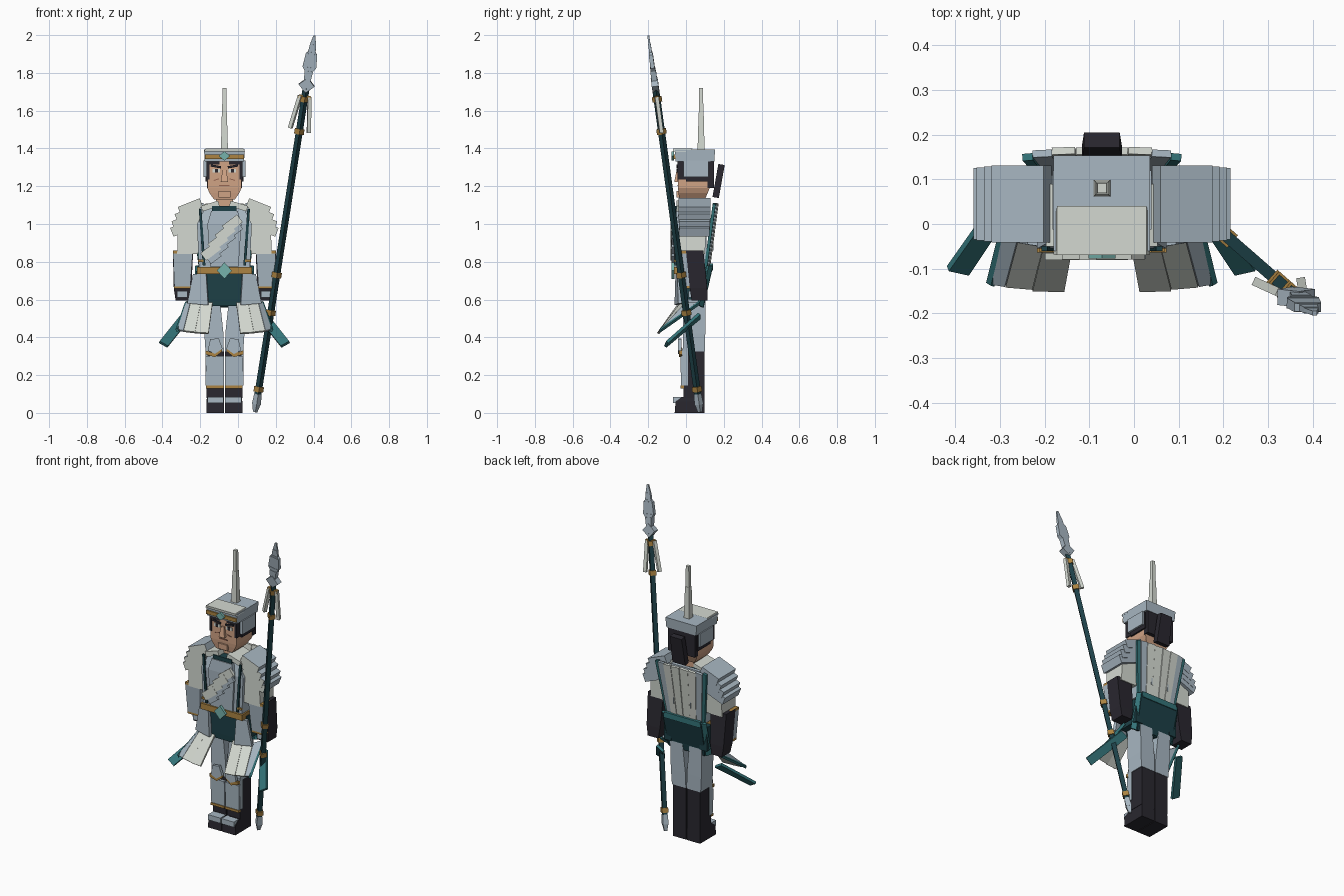
import bpy, bmesh
from mathutils import Vector, Matrix, Euler

if "Cube" in bpy.data.objects:
    bpy.data.objects.remove(bpy.data.objects["Cube"])

CX = -0.072          # body centre line
PAIR = (("left", 1), ("right", -1))


def material(name, r, g, b):
    lin = [((c / 255 + 0.055) / 1.055) ** 2.4 for c in (r, g, b)] + [1]
    m = bpy.data.materials.new(name)
    m.use_nodes = True
    m.diffuse_color = lin
    m.node_tree.nodes["Principled BSDF"].inputs["Base Color"].default_value = lin
    return m


STEEL = material("blue steel", 168, 183, 194)
BONE = material("pale bone", 212, 217, 209)
DARK = material("dark teal", 29, 64, 71)
TEAL = material("teal", 52, 116, 121)
GOLD = material("gold", 172, 132, 66)
SKIN = material("skin", 208, 163, 133)
BLACK = material("black leather", 41, 39, 47)
GEM = material("pale teal gem", 118, 178, 172)
LIP = material("dark skin", 150, 102, 82)


def finish(name, mat, bm):
    bmesh.ops.recalc_face_normals(bm, faces=bm.faces)
    me = bpy.data.meshes.new(name)
    bm.to_mesh(me)
    bm.free()
    ob = bpy.data.objects.new(name, me)
    me.materials.append(mat)
    bpy.context.collection.objects.link(ob)
    return ob


def loft(name, mat, *sections, s=1):
    """Stack of rectangles (z, x0, x1, y0, y1), x from the body centre."""
    bm = bmesh.new()
    rings = [[bm.verts.new((CX + s * x, y, z)) for x, y in
              ((x0, y0), (x1, y0), (x1, y1), (x0, y1))]
             for z, x0, x1, y0, y1 in sections]
    bm.faces.new(rings[0])
    bm.faces.new(rings[-1])
    for a, b in zip(rings, rings[1:]):
        for i in range(4):
            j = (i + 1) % 4
            bm.faces.new((a[i], a[j], b[j], b[i]))
    return finish(name, mat, bm)


def box(name, mat, x0, x1, y0, y1, z0, z1, s=1):
    return loft(name, mat, (z0, x0, x1, y0, y1), (z1, x0, x1, y0, y1), s=s)


def plate(name, mat, c, size, rot=0, s=1):
    """Box turned about the front-back axis."""
    bm = bmesh.new()
    M = (Matrix.Translation((CX + s * c[0], c[1], c[2]))
         @ Euler((0, s * rot, 0)).to_matrix().to_4x4() @ Matrix.Diagonal((*size, 1)))
    bmesh.ops.create_cube(bm, size=1, matrix=M)
    return finish(name, mat, bm)


def slab(name, mat, corners, t, s=1, cx=CX):
    """Flat outline given thickness t."""
    pts = [Vector((cx + s * x, y, z)) for x, y, z in corners]
    n = (pts[2] - pts[0]).cross(pts[-1] - pts[1]).normalized() * t / 2
    bm = bmesh.new()
    a = [bm.verts.new(p + n) for p in pts]
    b = [bm.verts.new(p - n) for p in pts]
    bm.faces.new(a)
    bm.faces.new(b)
    for i in range(len(pts)):
        j = (i + 1) % len(pts)
        bm.faces.new((a[i], a[j], b[j], b[i]))
    return finish(name, mat, bm)


def beam(name, mat, p, q, r1, r2, sides=4):
    p, q = Vector(p), Vector(q)
    d = q - p
    M = (Matrix.Translation((p + q) / 2) @ d.to_track_quat('Z', 'Y').to_matrix().to_4x4()
         @ Matrix.Rotation(0.785, 4, 'Z'))
    bm = bmesh.new()
    bmesh.ops.create_cone(bm, cap_ends=True, segments=sides, radius1=r1, radius2=r2,
                          depth=d.length, matrix=M)
    return finish(name, mat, bm)


# Legs and boots
for n, s in PAIR:
    loft(n + "_foot", BLACK, (0, .002, .095, -.06, .098), (.06, .002, .095, -.055, .098),
         (.085, .004, .092, -.02, .098), s=s)
    box(n + "_toe_plate", STEEL, .004, .09, -.068, -.012, .052, .085, s)
    box(n + "_boot", BLACK, .003, .095, -.012, .098, .08, .335, s)
    box(n + "_ankle_trim", GOLD, .003, .097, -.03, -.01, .13, .145, s)
    loft(n + "_greave", STEEL, (.145, .003, .096, -.026, -.005), (.3, .003, .1, -.03, -.005), s=s)
    box(n + "_greave_side", STEEL, .088, .1, -.02, .01, .145, .34, s)
    slab(n + "_knee_trim", GOLD, ((.012, -.03, .325), (.05, -.03, .295), (.1, -.03, .31),
                                  (.1, -.03, .33), (.05, -.03, .315), (.012, -.03, .345)), .016, s)
    slab(n + "_knee_plate", STEEL, ((.01, -.034, .34), (.05, -.034, .312), (.088, -.034, .33),
                                    (.075, -.034, .39), (.03, -.034, .395)), .018, s)
    loft(n + "_thigh", STEEL, (.325, .003, .1, -.015, .1), (.42, .005, .106, -.015, .102),
         (.6, .024, .11, -.015, .104), s=s)

# Waist
loft("hips", DARK, (.565, -.085, .085, -.035, .1), (.6, -.1, .1, -.037, .104),
     (.78, -.11, .11, -.04, .108))
slab("back_skirt", DARK, ((-.135, .135, .78), (.135, .135, .78), (.125, .085, .56),
                          (-.125, .085, .56)), .018)
box("back_waist_trim", TEAL, -.125, .125, .125, .144, .755, .79)
box("belt", GOLD, -.145, .145, -.064, .06, .735, .772)
slab("belt_gem", GEM, ((0, -.07, .71), (.04, -.07, .753), (0, -.07, .797), (-.04, -.07, .753)), .016)
for n, s in PAIR:
    slab(n + "_hip_plate", STEEL, ((.095, -.045, .735), (.165, -.035, .735), (.195, -.03, .58),
                                   (.085, -.05, .57)), .022, s)
    box(n + "_hip_side", DARK, .1, .15, -.025, .11, .6, .75, s)
    slab(n + "_skirt_edge", TEAL, ((.13, .136, .78), (.15, .115, .78), (.15, .065, .57),
                                   (.125, .085, .56)), .016, s)

# Flared tassets
for n, s in PAIR:
    slab(n + "_tasset_inner", BONE, ((.063, -.035, .58), (.125, -.025, .58), (.155, -.146, .424),
                                     (.084, -.148, .42)), .012, s)
    slab(n + "_tasset_middle", BONE, ((.125, -.025, .58), (.178, 0, .58), (.215, -.138, .432),
                                      (.155, -.143, .425)), .012, s)
    slab(n + "_tasset_outer", STEEL, ((.178, 0, .58), (.2, .06, .58), (.25, -.132, .44),
                                      (.215, -.138, .432)), .012, s)
    slab(n + "_tasset_edge", TEAL, ((.195, .07, .575), (.203, .07, .59), (.254, -.135, .445),
                                    (.246, -.137, .43)), .014, s)
    slab(n + "_side_flap", TEAL, ((.18, .07, .5), (.225, .07, .525), (.345, -.1, .375),
                                  (.3, -.11, .35)), .016, s)

# Torso
loft("torso", STEEL, (.77, -.135, .135, -.05, .108), (1.0, -.145, .145, -.055, .11),
     (1.09, -.1, .1, -.03, .11))
loft("chest_plate", STEEL, (.775, -.075, .075, -.062, 0), (1.0, -.09, .09, -.066, 0),
     (1.07, -.07, .07, -.06, 0))
box("collar_lining", DARK, -.065, .065, -.055, .09, 1.065, 1.095)
for n, s in PAIR:
    plate(n + "_chest_strip", DARK, (.118, -.055, .93), (.014, .012, .3), .07, s)
    plate(n + "_collar", BONE, (.075, .02, 1.095), (.095, .14, .03), .3, s)
    plate(n + "_breast_trim", GOLD, (.125, -.058, .805), (.03, .01, .012), 0, s)
for i in range(4):
    plate(f"sash_plate_{i + 1}", BONE, (.042 - .038 * i, -.072 - .001 * (i % 2), 1.0 - .048 * i),
          (.1, .016, .05), -.65)
    plate(f"sash_rib_{i + 1}", STEEL, (.062 - .038 * i, -.07, .965 - .048 * i), (.07, .014, .03), -.65)

# Back cape panels
for n, s in PAIR:
    for part, mat, a, b, y in (("inner", BONE, .002, .058, 0), ("middle", BONE, .06, .112, 0),
                               ("outer", STEEL, .112, .155, -.006), ("edge", TEAL, .155, .178, -.014)):
        slab(f"{n}_cape_{part}", mat, ((a, .165 + y, 1.11), (b, .163 + y, 1.105),
                                       (b * .76, .118 + y, .77), (a * .76, .12 + y, .77)), .016, s)
    box(n + "_cape_seam", STEEL, .056, .062, .13, .145, .86, 1.0, s)

# Arms and layered shoulders
for n, s in PAIR:
    loft(n + "_upper_arm", BONE, (.84, .14, .25, -.035, .1), (1.03, .135, .245, -.035, .11), s=s)
    box(n + "_elbow_trim", GOLD, .168, .272, -.034, .04, .845, .86, s)
    loft(n + "_forearm", BLACK, (.595, .185, .258, .03, .115), (.66, .175, .268, .02, .112),
         (.86, .165, .273, 0, .092), s=s)
    loft(n + "_bracer", STEEL, (.67, .18, .265, -.02, .03), (.845, .168, .272, -.034, .01), s=s)
    box(n + "_wrist_trim", GOLD, .18, .266, -.02, .03, .658, .672, s)
    box(n + "_glove_plate", STEEL, .195, .25, .012, .04, .61, .645, s)
    for i in range(4):
        ob = plate(f"{n}_shoulder_{i + 1}", STEEL, (.18 + .011 * i, .045, 1.09 - .036 * i),
                   (.125 + .012 * i - .02 * (i == 3), .172 - .004 * i, .05), .38, s)
        ob.data.materials.append(BONE)
        for f in ob.data.polygons:          # pale front faces
            f.material_index = int(f.normal.y < -.5)

# Head and face
box("neck", SKIN, -.045, .045, 0, .09, 1.08, 1.15)
loft("head", SKIN, (1.13, -.055, .055, -.035, .1), (1.165, -.08, .08, -.04, .115),
     (1.19, -.09, .09, -.042, .125), (1.34, -.09, .09, -.042, .125))
box("chin", SKIN, -.032, .032, -.05, -.03, 1.14, 1.175)
loft("nose", SKIN, (1.222, -.02, .02, -.062, -.03), (1.285, -.01, .01, -.05, -.03))
box("mouth", LIP, -.028, .028, -.046, -.038, 1.2, 1.207)
for n, s in PAIR:
    box(n + "_eye_white", BONE, .022, .062, -.046, -.04, 1.272, 1.291, s)
    box(n + "_pupil", BLACK, .034, .05, -.049, -.04, 1.272, 1.291, s)
    plate(n + "_brow", BLACK, (.045, -.045, 1.305), (.055, .01, .012), -.18, s)
    plate(n + "_cheek_line", LIP, (.042, -.043, 1.235), (.03, .004, .005), .3, s)
    box(n + "_sideburn", BLACK, .08, .095, -.046, .01, 1.235, 1.33, s)
    box(n + "_hair_front", BLACK, .025, .09, -.046, -.03, 1.315, 1.338, s)
    box(n + "_side_hair", BLACK, .086, .1, .0, .13, 1.225, 1.33, s)
    box(n + "_ear_guard", STEEL, .092, .111, -.012, .12, 1.25, 1.335, s)
box("hair_back", BLACK, -.093, .093, .115, .148, 1.19, 1.335)
slab("hair_tail", BLACK, ((-.04, .188, 1.315), (.04, .188, 1.315), (.045, .157, 1.14),
                          (-.045, .157, 1.14)), .034)

# Helmet
loft("helmet", STEEL, (1.332, -.104, .104, -.055, .15), (1.395, -.108, .108, -.06, .154))
loft("helmet_front", BONE, (1.385, -.108, .108, -.068, 0), (1.4, -.1, .1, -.07, .04))
box("helmet_band", GOLD, -.104, .104, -.066, -.03, 1.345, 1.368)
slab("helmet_gem", GEM, ((0, -.07, 1.335), (.03, -.07, 1.36), (0, -.07, 1.385), (-.03, -.07, 1.36)), .014)
for i, (z0, z1, w) in enumerate(((1.39, 1.48, .019), (1.48, 1.59, .016), (1.59, 1.72, .012))):
    loft(f"crest_{i + 1}", BONE, (z0, -w, w, .08 - w, .08 + w),
         (z1, -w * .85, w * .85, .08 - w * .85, .08 + w * .85))


# Spear
def sp(z, a=0, f=0):
    return (.09 + .1575 * z + a, .075 - .1375 * z + f, z - .157 * a)


beam("spear_shaft", DARK, sp(.08), sp(1.72), .0185, .0185)
beam("spear_foot", STEEL, sp(.005), sp(.045), .012, .022)
beam("spear_foot_collar", STEEL, sp(.045), sp(.1), .024, .02)
for i, z in enumerate((.125, .53, .73, 1.49, 1.66)):
    beam(f"spear_ring_{i + 1}", GOLD, sp(z - .014), sp(z + .014), .026, .026)
beam("spear_crossbar", GOLD, sp(1.672, -.032), sp(1.672, .032), .013, .013)
beam("inner_prong", BONE, sp(1.675, -.025), sp(1.5, -.05), .014, .014)
beam("outer_prong", BONE, sp(1.675, .025), sp(1.49, .05), .014, .014)
slab("spear_diamond", STEEL, [sp(1.695), sp(1.735, .042), sp(1.775), sp(1.735, -.042)], .036, cx=0)
half = ((1.76, .018), (1.81, .022), (1.83, .036), (1.9, .03), (1.91, .02), (1.95, .016), (1.997, .005))
for i, ((z0, w0), (z1, w1)) in enumerate(zip(half, half[1:])):
    slab(f"spear_blade_{i + 1}", STEEL, [sp(z0, -w0), sp(z0, w0), sp(z1, w1), sp(z1, -w1)],
         .03 - .004 * i, cx=0)
